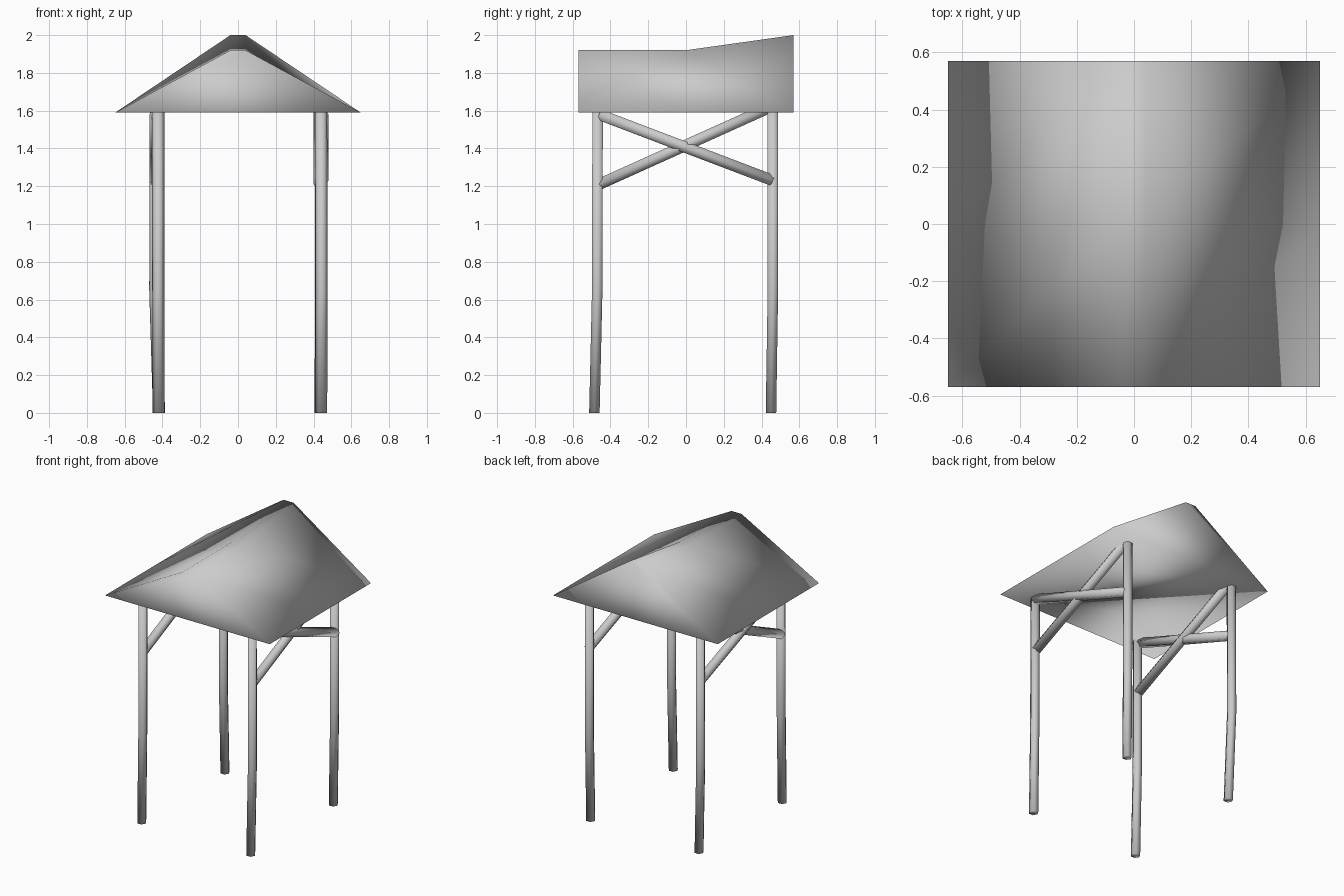
import bpy, bmesh, math
from mathutils import Vector

if "Cube" in bpy.data.objects:
    bpy.data.objects.remove(bpy.data.objects["Cube"])

EAVE = 1.59


def finish(bm, name, angle=None):
    bmesh.ops.recalc_face_normals(bm, faces=bm.faces)
    me = bpy.data.meshes.new(name)
    bm.to_mesh(me)
    bm.free()
    ob = bpy.data.objects.new(name, me)
    bpy.context.collection.objects.link(ob)
    for p in me.polygons:
        p.use_smooth = True
    return ob


def loft(name, rings):
    # skin a stack of equal-sized rings and cap both ends
    bm = bmesh.new()
    vs = [[bm.verts.new(p) for p in r] for r in rings]
    n = len(vs[0])
    for a, b in zip(vs, vs[1:]):
        for i in range(n):
            j = (i + 1) % n
            bm.faces.new((a[i], a[j], b[j], b[i]))
    bm.faces.new(vs[0])
    bm.faces.new(vs[-1])
    return finish(bm, name)


def hexagon(center, u, v, r):
    return [Vector(center) + r * (math.cos(i * math.pi / 3) * u + math.sin(i * math.pi / 3) * v)
            for i in range(6)]


X, Y, Z = Vector((1, 0, 0)), Vector((0, 1, 0)), Vector((0, 0, 1))

# gabled roof whose ridge kicks up toward the back
loft("roof", [[(-0.65, y, EAVE), (-0.04, y, ridge), (0.04, y, ridge), (0.65, y, EAVE)]
              for y, ridge in ((-0.57, 1.92), (0, 1.92), (0.57, 2.0))])

# slightly bent six-sided legs: (x, y) at foot, bend and top
legs = {
    "front_left_leg": ((-0.42, -0.485), (-0.422, -0.47), (-0.422, -0.468)),
    "front_right_leg": ((0.44, -0.485), (0.443, -0.47), (0.44, -0.468)),
    "back_left_leg": ((-0.418, 0.45), (-0.438, 0.46), (-0.435, 0.46)),
    "back_right_leg": ((0.437, 0.45), (0.44, 0.46), (0.44, 0.46)),
}
for name, path in legs.items():
    loft(name, [hexagon((x, y, z), X, Y, 0.032)
                for (x, y), z in zip(path, (0, 0.65, EAVE + 0.02))])


# crossed braces on each side
def brace(name, a, b):
    a, b = Vector(a), Vector(b)
    side = (b - a).normalized().cross(X)
    loft(name, [hexagon(p, X, side, 0.034) for p in (a, b)])


for s, label, off in ((-1, "left", -0.43), (1, "right", 0.44)):
    brace(label + "_falling_brace", (off + 0.005 * s, -0.46, 1.58), (off + 0.005 * s, 0.46, 1.23))
    brace(label + "_rising_brace", (off - 0.005 * s, -0.46, 1.21), (off - 0.005 * s, 0.45, 1.62))
